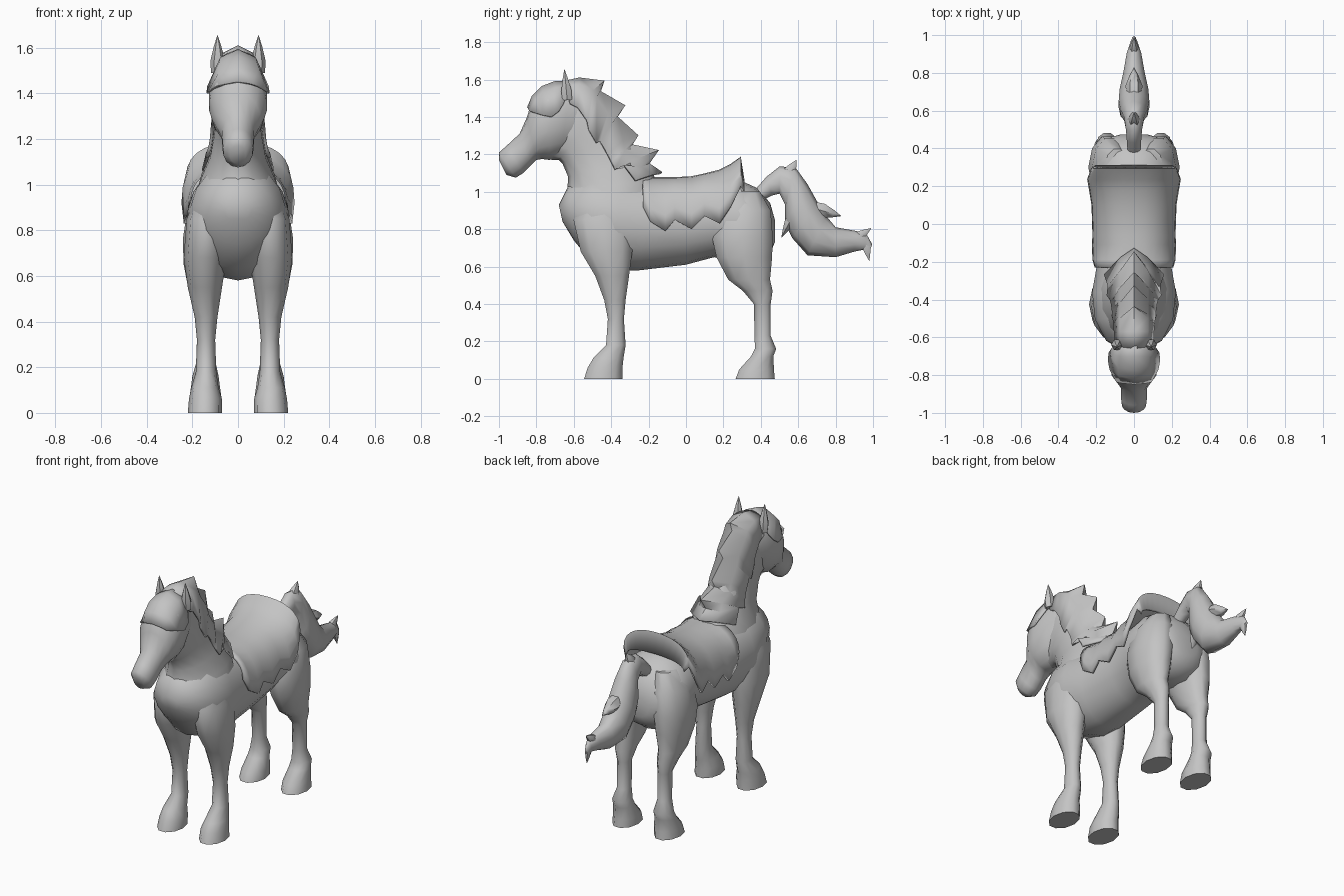
import bpy, bmesh, math
from mathutils import Vector

grey = bpy.data.materials.new("light grey")
grey.diffuse_color = (0.55, 0.55, 0.55, 1)


def finish(name, bm, angle=55):
    """Turn a bmesh into a smooth shaded object."""
    bmesh.ops.recalc_face_normals(bm, faces=bm.faces)
    me = bpy.data.meshes.new(name)
    bm.to_mesh(me)
    bm.free()
    me.materials.append(grey)
    ob = bpy.data.objects.new(name, me)
    bpy.context.collection.objects.link(ob)
    bpy.ops.object.select_all(action='DESELECT')
    ob.select_set(True)
    bpy.context.view_layer.objects.active = ob
    bpy.ops.object.shade_smooth_by_angle(angle=math.radians(angle))
    return ob


def loft(name, rings, n=14):
    """Skin rings given as (centre, half axis u, half axis v)."""
    bm = bmesh.new()
    loops = []
    for c, u, v in rings:
        loops.append([bm.verts.new(c + u * math.cos(t) + v * math.sin(t))
                      for t in (2 * math.pi * i / n for i in range(n))])
    for a, b in zip(loops, loops[1:]):
        for i in range(n):
            j = (i + 1) % n
            bm.faces.new((a[i], a[j], b[j], b[i]))
    bm.faces.new(loops[0])
    bm.faces.new(loops[-1][::-1])
    return finish(name, bm)


def side_loft(name, rows, n=14):
    """Rows are (top y, top z, bottom y, bottom z, half width)."""
    rings = []
    for ty, tz, by, bz, w in rows:
        top, bot = Vector((0, ty, tz)), Vector((0, by, bz))
        rings.append(((top + bot) / 2, (top - bot) / 2, Vector((w, 0, 0))))
    return loft(name, rings, n)


def leg(name, rows, side):
    """Rows are (z, front y, back y, inner x, outer x)."""
    rings = [(Vector((side * (xi + xo) / 2, (yf + yb) / 2, z)),
              Vector((side * (xo - xi) / 2, 0, 0)), Vector((0, (yb - yf) / 2, 0)))
             for z, yf, yb, xi, xo in rows]
    return loft(name, rings, 10)


def spike(name, base, tip, rx, r, n=6):
    """Pointed tuft from base to tip, rx wide in x."""
    base, tip = Vector(base), Vector(tip)
    u = Vector((1, 0, 0))
    v = (tip - base).normalized().cross(u).normalized()
    rings = [(base.lerp(tip, f), u * rx * s, v * r * s)
             for f, s in ((0, 0.9), (0.3, 1), (0.7, 0.5), (1, 0.02))]
    return loft(name, rings, n)


def sheet(name, rows, thick):
    """Mirrored sheet through rows of (x, y, z); first row lies on the middle."""
    bm = bmesh.new()
    left = [[bm.verts.new((-x, y, z)) for x, y, z in r] for r in rows[1:]]
    right = [[bm.verts.new(p) for p in r] for r in rows]
    grid = left[::-1] + right
    for a, b in zip(grid, grid[1:]):
        for i in range(len(a) - 1):
            bm.faces.new((a[i], a[i + 1], b[i + 1], b[i]))
    ob = finish(name, bm)
    mod = ob.modifiers.new("thickness", 'SOLIDIFY')
    mod.thickness = thick
    mod.offset = 0
    return ob


# Trunk, neck and head
side_loft("torso", [
    (-.68, .93, -.66, .84, .06), (-.63, 1.03, -.60, .74, .15), (-.50, 1.10, -.51, .63, .21),
    (-.36, 1.10, -.36, .58, .225), (-.20, 1.06, -.25, .58, .20), (0, 1.05, 0, .61, .19),
    (.15, 1.06, .15, .65, .20), (.27, 1.07, .27, .62, .225), (.38, 1.02, .38, .62, .215),
    (.45, .94, .45, .67, .16), (.475, .85, .475, .73, .07)], 18)
side_loft("neck", [
    (-.14, .98, -.66, .90, .19), (-.16, 1.07, -.635, 1.0, .165), (-.24, 1.17, -.63, 1.08, .125),
    (-.34, 1.33, -.66, 1.15, .105), (-.42, 1.48, -.68, 1.17, .10), (-.52, 1.57, -.72, 1.17, .09)])
side_loft("head", [
    (-.50, 1.50, -.60, 1.24, .07), (-.62, 1.575, -.67, 1.19, .112), (-.74, 1.57, -.73, 1.17, .13),
    (-.82, 1.50, -.77, 1.175, .122), (-.85, 1.40, -.80, 1.17, .10), (-.89, 1.31, -.83, 1.14, .072),
    (-.96, 1.245, -.87, 1.10, .07), (-1.0, 1.21, -.91, 1.075, .065), (-1.0, 1.17, -.96, 1.09, .035)])

# Legs with hooves
front = [(0, -.55, -.335, .07, .22), (.06, -.53, -.335, .07, .215), (.11, -.50, -.33, .085, .205),
         (.18, -.43, -.32, .095, .185), (.32, -.42, -.33, .10, .18), (.42, -.44, -.32, .09, .19),
         (.55, -.49, -.30, .07, .22), (.68, -.57, -.28, .05, .238), (.85, -.61, -.27, .04, .225),
         (.99, -.54, -.30, .04, .17)]
rear = [(0, .26, .48, .07, .22), (.05, .28, .475, .07, .215), (.12, .345, .47, .08, .205),
        (.16, .365, .485, .085, .20), (.23, .365, .455, .10, .18), (.40, .36, .455, .10, .18),
        (.47, .30, .467, .09, .20), (.53, .22, .455, .08, .215), (.65, .155, .468, .05, .238),
        (.76, .13, .472, .03, .242), (.90, .16, .46, .03, .22), (1.0, .24, .40, .03, .15)]
for label, s in (("left", 1), ("right", -1)):
    leg("front_leg_" + label, front, s)
    leg("rear_leg_" + label, rear, s)
    spike("ear_" + label, (s * .088, -.635, 1.49), (s * .09, -.65, 1.655), .033, .032)

# Saddle: arched columns of (y, top z, bottom z, half width), raised at the rear
cols = [(-.23, 1.07, .92, .20), (-.19, 1.07, .84, .212), (-.11, 1.07, .79, .215),
        (-.06, 1.07, .85, .212), (.03, 1.075, .80, .215), (.10, 1.09, .87, .217),
        (.18, 1.11, .83, .23), (.24, 1.14, .92, .24), (.29, 1.18, 1.03, .22), (.305, 1.06, 1.0, .20)]
rows = []
for k in range(8):
    t = math.pi / 2 * k / 7
    rows.append([(w * math.sin(t) ** .9, y, zb + (zt - zb) * math.cos(t) ** .8 if k < 7 else zb)
                 for y, zt, zb, w in cols])
sheet("saddle", rows, .016)

# Mane: jagged crest, middle line and ragged lower edge
crest = [(-.66, 1.585), (-.57, 1.605), (-.44, 1.59), (-.46, 1.535), (-.33, 1.46), (-.37, 1.40),
         (-.26, 1.30), (-.29, 1.25), (-.15, 1.22), (-.20, 1.15), (-.13, 1.10)]
mid = [(-.65, 1.565), (-.57, 1.57), (-.50, 1.54), (-.48, 1.50), (-.42, 1.42), (-.40, 1.36),
       (-.34, 1.27), (-.33, 1.22), (-.25, 1.18), (-.24, 1.13), (-.18, 1.09)]
low = [(.10, -.62, 1.47), (.10, -.58, 1.45), (.105, -.53, 1.38), (.105, -.52, 1.33),
       (.112, -.48, 1.26), (.112, -.46, 1.27), (.118, -.42, 1.20), (.125, -.40, 1.16),
       (.14, -.38, 1.12), (.135, -.33, 1.14), (.155, -.27, 1.06)]
sheet("mane", [[(0, y, z) for y, z in crest], [(.07, y, z) for y, z in mid], low], .012)

# Forelock over the brow
sheet("forelock", [
    [(0, -.62, 1.59), (0, -.70, 1.587), (0, -.77, 1.56), (0, -.82, 1.51), (0, -.845, 1.45)],
    [(.07, -.62, 1.56), (.075, -.70, 1.553), (.08, -.76, 1.53), (.08, -.80, 1.49), (.06, -.84, 1.44)],
    [(.112, -.655, 1.47), (.13, -.68, 1.43), (.134, -.72, 1.40), (.125, -.77, 1.41), (.09, -.835, 1.43)]], .01)

# Tail with tufts
side_loft("tail", [
    (.36, 1.0, .40, .95, .035), (.43, 1.08, .46, .98, .04), (.50, 1.135, .50, .99, .045),
    (.585, 1.13, .53, .93, .055), (.65, 1.04, .53, .83, .075), (.70, .95, .57, .75, .085),
    (.75, .87, .65, .66, .08), (.80, .81, .80, .65, .06), (.91, .79, .90, .68, .04),
    (.97, .765, .95, .69, .02), (.995, .72, .98, .67, .008)], 10)
for i, (base, tip, rx, r) in enumerate([
        ((0, .54, 1.08), (0, .59, 1.17), .035, .04), ((0, .69, .91), (0, .83, .87), .045, .045),
        ((0, .57, .87), (0, .51, .755), .05, .03), ((0, .91, .75), (0, .99, .805), .025, .03),
        ((0, .96, .73), (0, .98, .63), .018, .025)]):
    spike("tail_tuft_%d" % (i + 1), base, tip, rx, r)
